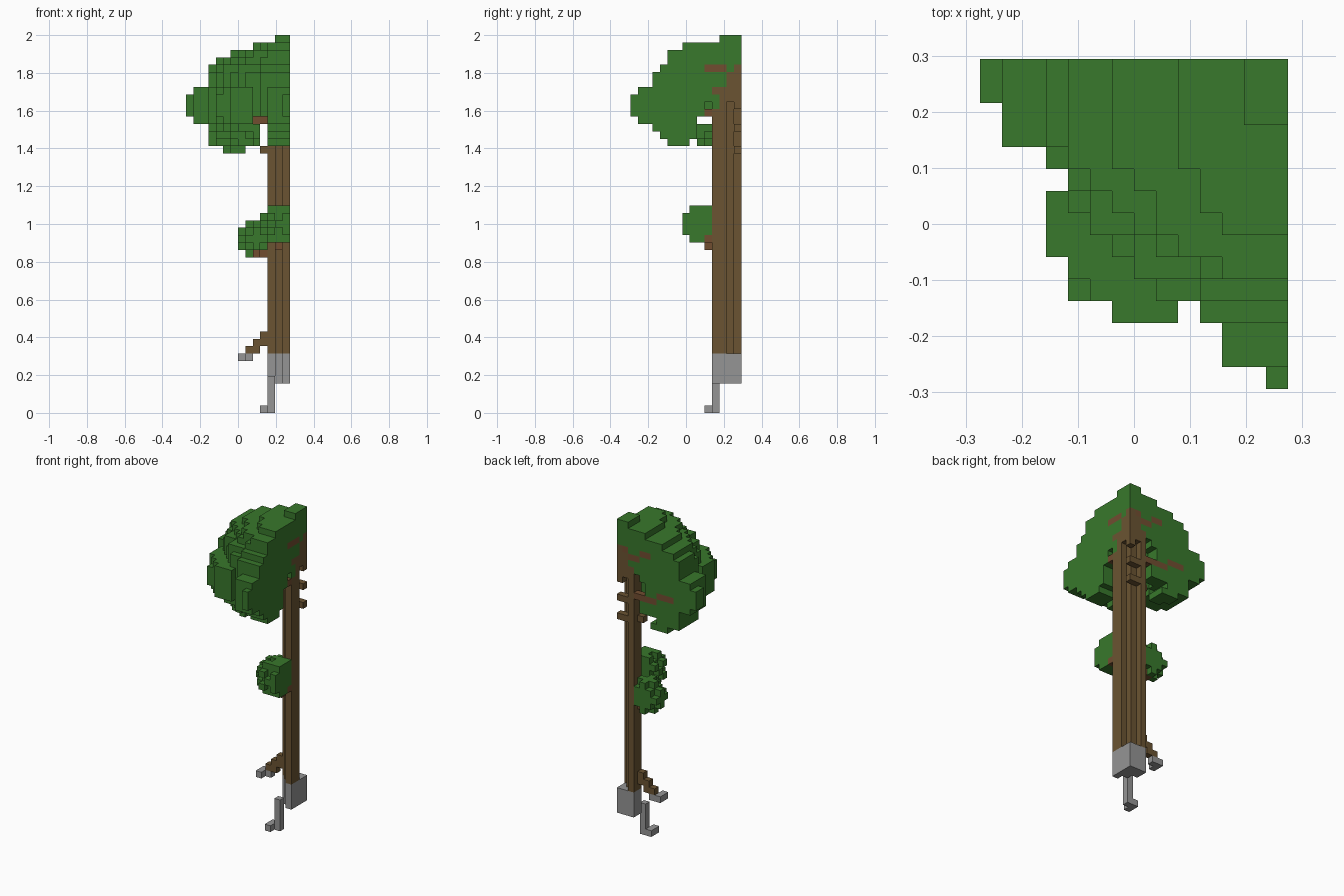
import bpy, bmesh
from mathutils import Vector

if "Cube" in bpy.data.objects:
    bpy.data.objects.remove(bpy.data.objects["Cube"])

V = 2 / 51                      # edge of one cube
NX, NY = 14, 15                 # cubes along x and y


def material(name, rgb):
    m = bpy.data.materials.new(name)
    m.diffuse_color = (*rgb, 1)
    m.use_nodes = True
    m.node_tree.nodes["Principled BSDF"].inputs["Base Color"].default_value = m.diffuse_color
    return m


LEAF = material("leaf green", (0.040, 0.188, 0.025))
BARK = material("bark brown", (0.145, 0.088, 0.032))
TWIG = material("branch red brown", (0.165, 0.075, 0.030))
STONE = material("stone grey", (0.30, 0.30, 0.30))


def box(x0, x1, y0, y1, z0, z1):
    """All cubes in an inclusive index range."""
    return {(i, j, k) for i in range(x0, x1 + 1)
            for j in range(y0, y1 + 1) for k in range(z0, z1 + 1)}


def column(cells, z0, z1):
    return {(i, j, k) for i, j in cells for k in range(z0, z1 + 1)}


def clump(c, r, bounds):
    """Knobbly ball: every other cube of the outermost layer is left out."""
    cells = set()
    for p in box(*bounds):
        d = (Vector(p) - Vector(c)).length
        if d <= r - 0.5 or d <= r and sum(p) % 2 == 0:
            cells.add(p)
    return cells


# trunk: stepped quarter ring, solid where it enters the crown
ring = [(13, 11), (13, 12), (12, 12), (12, 13), (11, 13), (11, 14)]
core = [(13, 13), (13, 14), (12, 14)]
trunk = column(ring, 8, 43) | column(core, 42, 44)
trunk |= column([(13, 14)], 41, 46) | column([(13, 13), (12, 14)], 45, 45)
trunk -= {(13, 11, 41), (13, 11, 42)}

# stubs inside and beside the trunk
stubs = {(13, 14, 38), (12, 14, 38), (13, 14, 35), (12, 14, 35),
         (10, 13, 35)}

# stone base block, hanging root and root tip
base = column(ring + core, 4, 7)
hanging_root = box(11, 11, 11, 11, 0, 4) | {(10, 11, 0), (10, 10, 0)}
root_tip = {(7, 12, 7), (7, 13, 7), (8, 13, 7)}
side_root = {(8, 13, 8), (9, 13, 8), (9, 13, 9), (10, 13, 9), (10, 13, 10)}

# branches running through the leaves
branches = box(7, 10, 14, 14, 39, 39) | box(4, 6, 14, 14, 40, 40)
branches |= box(13, 13, 10, 12, 46, 46) | {(13, 10, 40)}
branches |= box(10, 11, 14, 14, 45, 45) | box(8, 9, 14, 14, 46, 46)
branches |= {(12, 14, 46), (9, 13, 21), (10, 13, 21), (9, 12, 21),
             (12, 10, 22), (13, 10, 23)}

# crown: quarter dome, limits per layer from the bottom up (layers 35 to 50)
x_min = [5, 3, 3, 3, 1, 0, 0, 0, 1, 3, 3, 3, 4, 6, 9, 12]
y_min = [11, 5, 4, 3, 1, 0, 0, 0, 1, 3, 3, 4, 5, 5, 7, 12]
hollow = [6, 6.5, 5.8, 5.5, 5.5, 4.6, 4.2, 3.6]
plan = [13, 11, 11, 6, 4, 4, 3, 3, 3, 4, 3, 1, 1, 0, 0]


def in_crown(i, j, k):
    n = k - 35
    dx, dy = 13 - i, 14 - j
    if i < max(x_min[n], plan[j]) or j < y_min[n]:
        return False
    if (i, j) == (9, 3) or (k == 35 and i > 7):
        return False
    if k <= 38 and i == 10 or k == 36 and (j == 8 or i > 10 and j > 7):
        return False
    if k == 39 and (j in (9, 10) or i in (9, 10)):
        return False
    near = 4 if k in (37, 38) and j >= 13 else 9
    if n < len(hollow) and dx * dx + dy * dy < min(hollow[n], near) ** 2:
        return False
    rx, ry = 13.5 - x_min[n], 14.5 - y_min[n]
    # lumpy outline in blocks of two cubes
    lump = 0.1 * ((i // 2 + j // 2 + k // 2) % 2) if 35 < k < 49 else 0
    return (dx / rx) ** 2 + (dy / ry) ** 2 <= 1.12 - lump


crown = {c for c in box(0, 13, 0, 14, 35, 50) if in_crown(*c)}
crown |= {(13, 11, 41), (13, 11, 42)}

# two small leaf clumps on the trunk
front_clump = clump((12.4, 9.2, 25), 2.9, (10, 13, 7, 10, 23, 27))
side_clump = clump((9, 13.2, 23), 2.7, (7, 11, 11, 14, 21, 25))
side_clump -= box(7, 7, 11, 14, 21, 21) | box(7, 7, 11, 14, 25, 25)

parts = [
    ("trunk", trunk, BARK), ("trunk_stubs", stubs, BARK),
    ("stone_base", base, STONE), ("hanging_root", hanging_root, STONE),
    ("root_tip", root_tip, STONE), ("side_root", side_root, BARK),
    ("branches", branches, TWIG), ("crown_leaves", crown, LEAF),
    ("front_leaf_clump", front_clump, LEAF),
    ("side_leaf_clump", side_clump, LEAF),
]

DIRS = [Vector(d) for d in ((1, 0, 0), (-1, 0, 0), (0, 1, 0),
                            (0, -1, 0), (0, 0, 1), (0, 0, -1))]


def build(name, cells, mat, filled):
    """Mesh only the cube faces that touch air."""
    bm = bmesh.new()
    for c in sorted(cells):
        mid = Vector(c) + Vector((0.5 - NX / 2, 0.5 - NY / 2, 0.5))
        for d in DIRS:
            if tuple(int(a + b) for a, b in zip(c, d)) in filled:
                continue
            u = Vector((d.y, d.z, d.x))
            w = d.cross(u)
            bm.faces.new([bm.verts.new((mid + (d + u * s + w * t) / 2) * V)
                          for s, t in ((-1, -1), (1, -1), (1, 1), (-1, 1))])
    bmesh.ops.remove_doubles(bm, verts=bm.verts, dist=V * 0.01)
    mesh = bpy.data.meshes.new(name)
    bm.to_mesh(mesh)
    bm.free()
    mesh.materials.append(mat)
    bpy.context.collection.objects.link(bpy.data.objects.new(name, mesh))


# earlier parts win where parts overlap
taken, owned = set(), []
for name, cells, mat in parts:
    owned.append((name, cells - taken, mat))
    taken |= cells
for name, cells, mat in owned:
    build(name, cells, mat, taken)
